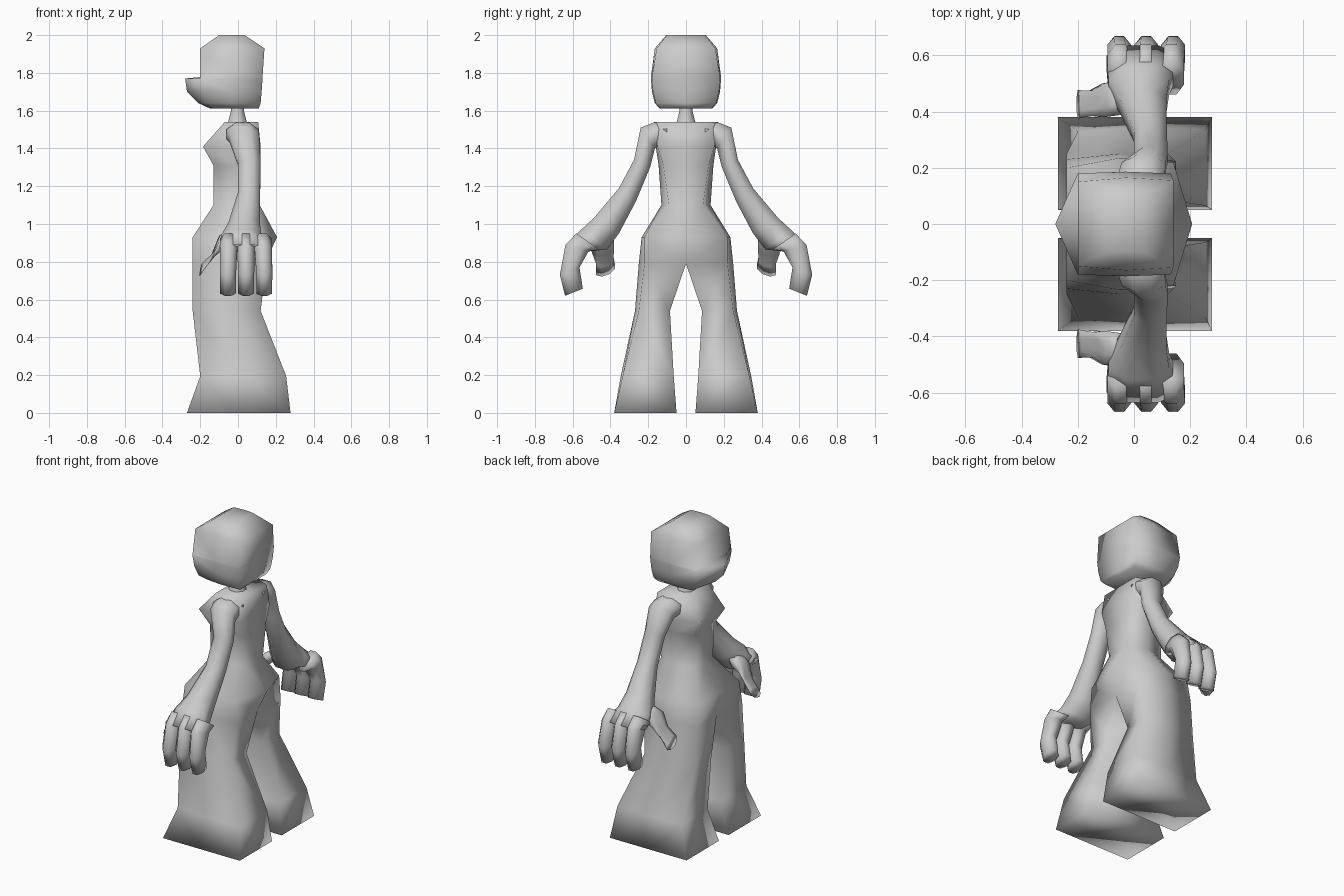
import bpy, bmesh, math
from mathutils import Vector


def loft(name, rings, open_rings=0, mirror=True):
    """Skin a stack of rings; the first open_rings spans stay open on the mirror plane."""
    bm = bmesh.new()
    vs = [[bm.verts.new(p) for p in r] for r in rings]
    n = len(rings[0])
    for k in range(len(vs) - 1):
        a, b = vs[k], vs[k + 1]
        for i in range(n - 1 if k < open_rings else n):
            j = (i + 1) % n
            bm.faces.new((a[i], a[j], b[j], b[i]))
    bm.faces.new(vs[0])
    bm.faces.new(vs[-1][::-1])
    bmesh.ops.recalc_face_normals(bm, faces=bm.faces[:])
    for f in bm.faces:
        f.smooth = True
    me = bpy.data.meshes.new(name)
    bm.to_mesh(me)
    bm.free()
    ob = bpy.data.objects.new(name, me)
    bpy.context.collection.objects.link(ob)
    if mirror:
        m = ob.modifiers.new("mirror", 'MIRROR')
        m.use_axis = (False, True, False)
        m.use_clip = True
    return ob


def oval(c, u, v):
    """Eight-sided section with half axes u and v."""
    c, u, v = Vector(c), Vector(u), Vector(v)
    s = 1 / math.cos(math.pi / 8)
    return [c + s * (u * math.cos(t) + v * math.sin(t))
            for t in [math.pi * (2 * i + 1) / 8 for i in range(8)]]


def limb(outer, inner, x0, x1):
    """Section through a limb from outer and inner (y, z) points and its x range."""
    o, i = Vector((0, *outer)), Vector((0, *inner))
    mid = (o + i) / 2 + Vector(((x0 + x1) / 2, 0, 0))
    return oval(mid, (o - i) / 2, ((x1 - x0) / 2, 0, 0))


def half(z, *pts):
    return [(x, y, z) for x, y in pts]


# body and flared legs: half sections, front centre round to back centre
loft("body_and_legs", [
    half(1.54, (-.07, 0), (-.07, .13), (.02, .17), (.107, .14), (.107, 0)),
    half(1.41, (-.16, 0), (-.185, .135), (0, .16), (.12, .15), (.105, 0)),
    half(1.31, (-.13, 0), (-.13, .10), (0, .145), (.117, .12), (.105, 0)),
    half(1.10, (-.13, 0), (-.13, .09), (0, .13), (.115, .09), (.115, 0)),
    half(.93, (-.24, 0), (-.24, .2), (-.05, .235), (.14, .22), (.207, 0)),
    half(.79, (-.22, 0), (-.24, .23), (-.05, .25), (.15, .22), (.14, 0)),
    half(.54, (-.24, .085), (-.24, .25), (-.05, .27), (.12, .25), (.12, .085)),
    half(.195, (-.2, .065), (-.2, .33), (.03, .345), (.255, .335), (.255, .065)),
    half(0, (-.27, .05), (-.27, .38), (0, .38), (.278, .38), (.278, .05)),
], open_rings=5)

# head with a protruding wedge jaw
loft("head", [
    half(2.0, (-.1, 0), (-.1, .1), (-.03, .105), (.035, .1), (.035, 0)),
    half(1.93, (-.2, 0), (-.2, .15), (-.03, .165), (.14, .155), (.14, 0)),
    half(1.778, (-.2, 0), (-.2, .178), (-.03, .186), (.13, .18), (.13, 0)),
    half(1.77, (-.28, 0), (-.2, .18), (-.03, .186), (.13, .18), (.13, 0)),
    half(1.70, (-.27, 0), (-.19, .175), (-.03, .18), (.125, .175), (.125, 0)),
    half(1.64, (-.21, 0), (-.17, .16), (-.03, .165), (.12, .16), (.12, 0)),
    half(1.612, (-.15, 0), (-.13, .13), (-.03, .14), (.11, .135), (.11, 0)),
], open_rings=6)

# neck
loft("neck", [oval((-.003, 0, z), (r, 0, 0), (0, r, 0))
              for z, r in ((1.50, .06), (1.545, .048), (1.60, .034), (1.66, .034))],
     mirror=False)

# arms down to the knuckles
loft("arm", [
    limb((.10, 1.538), (.10, 1.42), -.06, .108),
    limb((.17, 1.538), (.145, 1.41), -.06, .11),
    limb((.24, 1.51), (.165, 1.40), -.045, .112),
    limb((.275, 1.34), (.19, 1.30), 0, .12),
    limb((.355, 1.19), (.265, 1.12), 0, .117),
    limb((.485, 1.035), (.355, .95), -.05, .115),
    limb((.555, .97), (.42, .865), -.09, .125),
    limb((.635, .89), (.515, .855), -.098, .165),
])

# three curled fingers per hand
for i in range(3):
    x0 = -.095 + i * .096
    b = x0 - i * .005
    loft("finger_%d" % (i + 1), [
        limb((.58, .95), (.46, .865), b, b + .09),
        limb((.638, .89), (.515, .857), b, b + .092),
        limb((.668, .73), (.564, .77), x0, x0 + .085),
        limb((.64, .62), (.546, .658), x0, x0 + .083),
    ])

# thumbs
loft("thumb", [
    oval((-.04, .45, .93), (0, .06, 0), (.02, 0, .05)),
    oval((-.11, .44, .885), (0, .06, -.01), (.01, 0, .05)),
    oval((-.15, .43, .81), (0, .045, -.01), (.02, 0, .035)),
    oval((-.197, .426, .758), (0, .05, -.016), (.008, 0, .03)),
])
